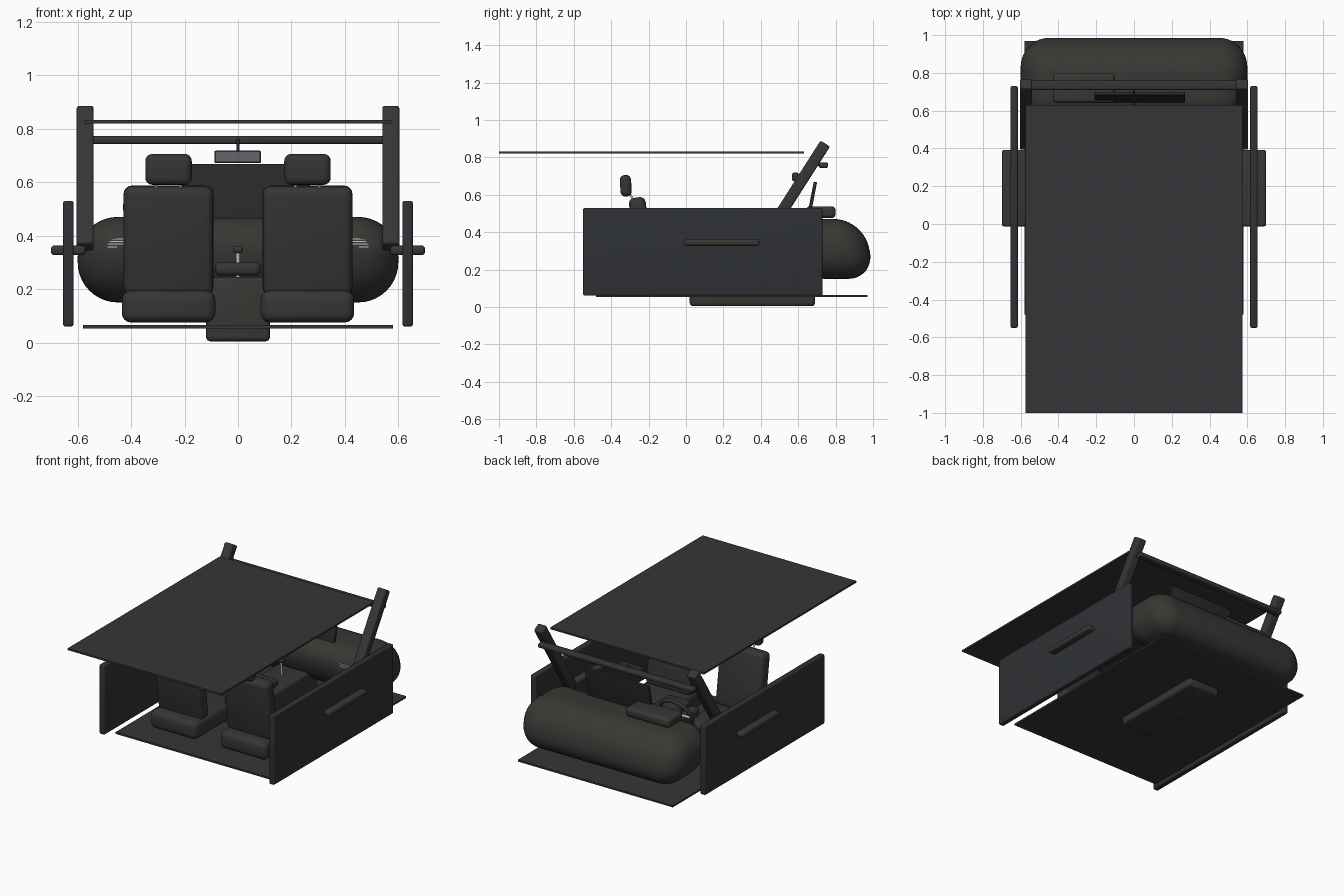
import bpy, bmesh, math
from mathutils import Vector, Matrix

if "Cube" in bpy.data.objects:
    bpy.data.objects.remove(bpy.data.objects["Cube"])


def material(name, rgb):
    m = bpy.data.materials.new(name)
    m.diffuse_color = (*rgb, 1)
    m.use_nodes = True
    m.node_tree.nodes["Principled BSDF"].inputs["Base Color"].default_value = m.diffuse_color
    return m


DARK = material("dark_trim", (0.036, 0.036, 0.038))
PANEL = material("door_trim", (0.028, 0.031, 0.035))
SOFT = material("soft_plastic", (0.040, 0.038, 0.034))
GLASS = material("mirror_glass", (0.13, 0.13, 0.15))
BLACK = material("screen_black", (0.022, 0.022, 0.024))
CHROME = material("chrome", (0.55, 0.55, 0.57))


def finish(name, bm, mat, smooth=True):
    me = bpy.data.meshes.new(name)
    bm.to_mesh(me)
    bm.free()
    ob = bpy.data.objects.new(name, me)
    bpy.context.collection.objects.link(ob)
    me.materials.append(mat)
    if smooth:
        bpy.context.view_layer.objects.active = ob
        bpy.ops.object.select_all(action='DESELECT')
        ob.select_set(True)
        bpy.ops.object.shade_smooth_by_angle(angle=math.radians(35))
    return ob


def box(name, centre, size, mat=DARK, bevel=0.0, tilt=0.0, segments=4, shear=0.0):
    """Rounded box; tilt is degrees about x, shear slides the top along y."""
    bm = bmesh.new()
    bmesh.ops.create_cube(bm, size=1, matrix=Matrix.Diagonal((*size, 1)))
    if bevel:
        bmesh.ops.bevel(bm, geom=bm.edges[:], offset=bevel, segments=segments,
                        profile=0.5, affect='EDGES', clamp_overlap=True)
    for v in bm.verts:
        v.co.y += shear * v.co.z
    bm.transform(Matrix.Translation(centre) @ Matrix.Rotation(math.radians(tilt), 4, 'X'))
    return finish(name, bm, mat, bevel > 0)


def span(name, x, y, z, **kw):
    """Box given by its extents on each axis."""
    return box(name, [(a + b) / 2 for a, b in (x, y, z)],
               [b - a for a, b in (x, y, z)], **kw)


def rod(name, a, b, r, mat=DARK, sides=16):
    a, b = Vector(a), Vector(b)
    bm = bmesh.new()
    bmesh.ops.create_cone(bm, cap_ends=True, segments=sides, radius1=r, radius2=r, depth=(b - a).length)
    bm.transform(Matrix.Translation((a + b) / 2) @ (b - a).to_track_quat('Z', 'Y').to_matrix().to_4x4())
    return finish(name, bm, mat)


# Shell: roof, floor and windscreen header
span("roof_panel", (-0.575, 0.575), (-1, 0.63), (0.82, 0.832))
span("floor_panel", (-0.58, 0.58), (-0.48, 0.97), (0.053, 0.065))
span("windscreen_header", (-0.58, 0.58), (0.71, 0.76), (0.743, 0.773), bevel=0.01)

# Dashboard, instrument hood and central screen
span("dashboard", (-0.6, 0.6), (0.56, 0.98), (0.15, 0.47),
     mat=SOFT, bevel=0.15, segments=10, shear=-0.22)
span("instrument_hood", (-0.43, -0.1), (0.64, 0.8), (0.475, 0.538), mat=SOFT, bevel=0.022)
box("centre_screen", (0.03, 0.668, 0.545), (0.48, 0.018, 0.25), BLACK, 0.004, -11)

# Centre console, armrest and gear lever
span("console", (-0.12, 0.12), (0.02, 0.69), (0.004, 0.245), mat=SOFT, bevel=0.018)
span("console_armrest", (-0.085, 0.085), (0.06, 0.32), (0.25, 0.3), bevel=0.02)
rod("gear_lever", (0, 0.47, 0.235), (0, 0.46, 0.345), 0.007, CHROME)
span("gear_knob", (-0.018, 0.018), (0.44, 0.48), (0.335, 0.36), bevel=0.01)

# Rear-view mirror
span("mirror_housing", (-0.088, 0.086), (0.572, 0.6), (0.672, 0.718), bevel=0.005)
span("mirror_face", (-0.084, 0.082), (0.566, 0.574), (0.676, 0.714), mat=GLASS)
rod("mirror_stalk", (0, 0.59, 0.7), (0, 0.715, 0.762), 0.005)

# Parts repeated on both sides
for side, s in (("left", -1), ("right", 1)):
    box(side + "_door", (s * 0.635, 0.09, 0.295), (0.04, 1.28, 0.47), PANEL, 0.01)
    box(side + "_door_armrest", (s * 0.635, 0.19, 0.345), (0.13, 0.405, 0.036), SOFT, 0.013)
    box(side + "_pillar", (s * 0.572, 0.58, 0.615), (0.064, 0.06, 0.613), DARK, 0.01, -32.5)
    for i in range(4):
        box(side + "_vent_slat", (s * 0.45, 0.57, 0.358 + i * 0.01), (0.16, 0.03, 0.004), CHROME)
    x = s * 0.26
    box(side + "_seat_cushion", (x, -0.1, 0.135), (0.35, 0.46, 0.12), DARK, 0.035)
    box(side + "_seat_back", (x, -0.236, 0.382), (0.336, 0.09, 0.41), DARK, 0.03, 8)
    box(side + "_headrest", (x, -0.322, 0.648), (0.174, 0.06, 0.115), DARK, 0.026, 3)
    for k in (-0.045, 0.045):
        rod(side + "_headrest_post", (x + k, -0.27, 0.56), (x + k, -0.315, 0.62), 0.006, CHROME)

# Steering wheel: rim, hub, spokes and column
hub = Vector((-0.26, 0.47, 0.41))
turn = Matrix.Translation(hub) @ Matrix.Rotation(math.radians(65), 4, 'X')
bm = bmesh.new()
N, M, R, r = 40, 12, 0.115, 0.012
rings = []
for i in range(N):
    a = math.tau * i / N
    rings.append([bm.verts.new(((R + r * math.cos(b)) * math.cos(a),
                                (R + r * math.cos(b)) * math.sin(a), r * math.sin(b)))
                  for b in (math.tau * j / M for j in range(M))])
for i in range(N):
    for j in range(M):
        p, q = rings[i], rings[(i + 1) % N]
        bm.faces.new((p[j], q[j], q[(j + 1) % M], p[(j + 1) % M]))
bm.transform(turn)
finish("steering_rim", bm, DARK)
rod("steering_hub", turn @ Vector((0, 0, 0.015)), turn @ Vector((0, 0, -0.03)), 0.036, DARK, 24)
rod("steering_column", hub, turn @ Vector((0, 0, -0.2)), 0.02)
for deg in (0, 180, 270):
    a = math.radians(deg)
    rod("steering_spoke", hub, turn @ Vector((R * math.cos(a), R * math.sin(a), 0)), 0.008, CHROME)
